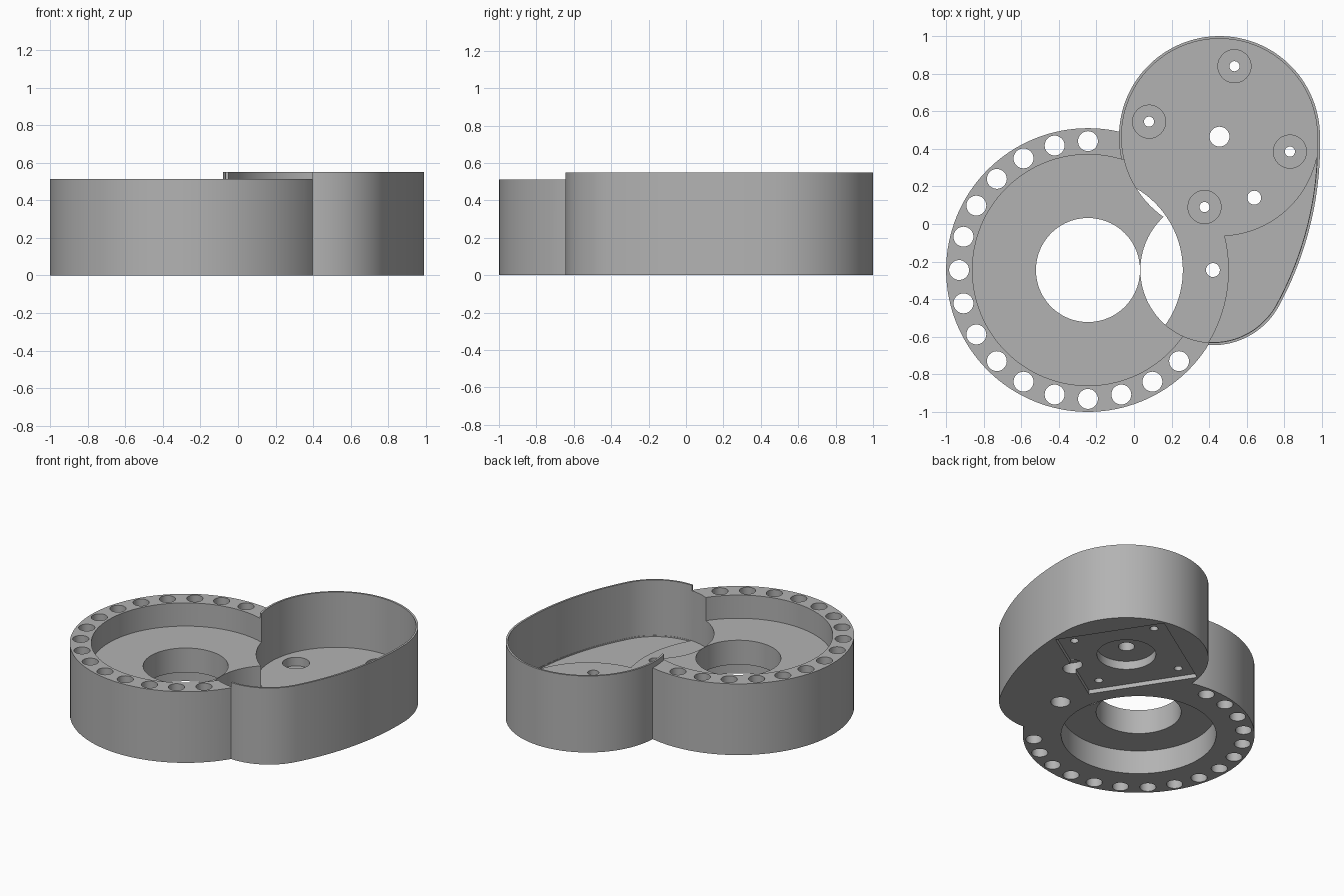
import bpy
import bmesh
import math
from mathutils import Vector

cube = bpy.data.objects.get("Cube")
if cube:
    bpy.data.objects.remove(cube, do_unlink=True)

RING = Vector((-0.245, -0.245))     # bearing ring centre
MOTOR = Vector((0.455, 0.465))      # motor pocket centre
IDLER = Vector((0.42, -0.245))      # small pocket centre
R_MOTOR, R_IDLER, R_SIDE = 0.535, 0.4, 1.8
TOP = 0.7                           # cutters reach above the part


def prism(name, points, z0, z1):
    """Extrude a closed outline between two heights."""
    bm = bmesh.new()
    face = bm.faces.new([bm.verts.new((p[0], p[1], z0)) for p in points])
    up = bmesh.ops.extrude_face_region(bm, geom=[face])["geom"]
    for v in up:
        if isinstance(v, bmesh.types.BMVert):
            v.co.z = z1
    bmesh.ops.recalc_face_normals(bm, faces=bm.faces)
    mesh = bpy.data.meshes.new(name)
    bm.to_mesh(mesh)
    bm.free()
    obj = bpy.data.objects.new(name, mesh)
    bpy.context.collection.objects.link(obj)
    return obj


def arc(c, r, a0, a1, n):
    return [c + r * Vector((math.cos(t), math.sin(t)))
            for t in (a0 + (a1 - a0) * i / n for i in range(n + 1))]


def disc(name, c, r, z0, z1, n=96):
    return prism(name, arc(Vector(c), r, 0, math.tau, n)[:-1], z0, z1)


def combine(target, tool, operation="DIFFERENCE"):
    """Apply a boolean and discard the tool."""
    tool.hide_render = True
    mod = target.modifiers.new("boolean", "BOOLEAN")
    mod.operation, mod.solver, mod.object = operation, "EXACT", tool
    bpy.context.view_layer.objects.active = target
    bpy.ops.object.modifier_apply(modifier=mod.name)
    bpy.data.objects.remove(tool, do_unlink=True)


def meet(c0, r0, c1, r1):
    """Crossing point of two circles, right-hand side of c0 to c1."""
    d = (c1 - c0).length
    u = (c1 - c0) / d
    a = (r0 * r0 - r1 * r1 + d * d) / (2 * d)
    return c0 + a * u + math.sqrt(r0 * r0 - a * a) * Vector((u.y, -u.x))


def angle(v):
    return math.atan2(v.y, v.x)


def outline(inset):
    """Motor arc, idler arc and the bulged side tangent to both."""
    side = meet(MOTOR, R_SIDE - R_MOTOR, IDLER, R_SIDE - R_IDLER)
    ra, rb = R_MOTOR - inset, R_IDLER - inset
    cusp = meet(MOTOR, ra, IDLER, rb)
    a_top, a_low = angle(MOTOR - side), angle(IDLER - side)
    pts = arc(MOTOR, ra, a_top, angle(cusp - MOTOR) % math.tau, 72)[:-1]
    pts += arc(IDLER, rb, angle(cusp - IDLER) % math.tau, a_low + math.tau, 60)[:-1]
    return pts + arc(side, R_SIDE - inset, a_low, a_top, 24)[:-1]


# Outer body: bearing ring joined to the motor pocket
body = disc("gear_housing", RING, 0.755, 0, 0.512, 128)
combine(body, prism("pocket_body", outline(0), 0, 0.55), "UNION")

# Lower the pocket rim where it crosses the front of the ring
combine(body, prism("rim_trim", [(0.1, -0.7), (0.395, -0.7), (0.395, -0.3), (0.1, -0.3)],
                    0.512, TOP))

# Ring cavity, bearing seat below, and centre bore
combine(body, disc("ring_cavity", RING, 0.615, 0.345, TOP, 128))
combine(body, prism("pocket_cavity", outline(0.014), 0.152, TOP))
combine(body, disc("bearing_seat", RING, 0.505, -0.1, 0.17))
combine(body, disc("centre_bore", RING, 0.277, -0.1, TOP))

# Slightly sunken floor beside the ring and the motor
sunken = prism("sunken_floor", outline(0.016), 0.143, 0.3)
combine(sunken, disc("ring_keep", RING, 0.75, 0, 1))
combine(sunken, disc("motor_keep", MOTOR, 0.53, 0, 1))
combine(body, sunken)

# Bolt holes around the ring
for i in range(16):
    t = math.radians(90 + 15 * i)
    p = RING + 0.686 * Vector((math.cos(t), math.sin(t)))
    combine(body, disc("ring_hole", p, 0.053, -0.1, TOP, 32))

# Square motor seat with a round boss recess and shaft hole
turn = math.radians(78)
corners = [MOTOR + 0.522 * Vector((math.cos(turn + k * math.pi / 2),
                                   math.sin(turn + k * math.pi / 2))) for k in range(4)]
combine(body, prism("motor_seat", corners, -0.1, 0.03))
combine(body, disc("boss_recess", MOTOR, 0.192, -0.1, 0.09, 64))
combine(body, disc("shaft_hole", MOTOR, 0.053, -0.1, TOP, 32))

# Motor screws, sunk from above
for k in range(4):
    p = MOTOR + (corners[k] - MOTOR) * 0.734
    combine(body, disc("screw_head", p, 0.088, 0.09, 0.4, 48))
    combine(body, disc("screw_hole", p, 0.027, -0.1, 0.4, 24))

# Two mounting holes, sunk from below
for p in ((0.64, 0.14), IDLER):
    combine(body, disc("mount_head", p, 0.064, -0.1, 0.08, 32))
    combine(body, disc("mount_hole", p, 0.037, -0.1, 0.4, 32))

# Single grey finish
grey = bpy.data.materials.new("plain_grey")
grey.use_nodes = True
colour = (0.45, 0.45, 0.45, 1)
grey.diffuse_color = colour
grey.node_tree.nodes["Principled BSDF"].inputs["Base Color"].default_value = colour
body.data.materials.clear()
body.data.materials.append(grey)

bpy.ops.object.select_all(action="DESELECT")
body.select_set(True)
bpy.context.view_layer.objects.active = body
bpy.ops.object.shade_smooth_by_angle(angle=math.radians(30))
